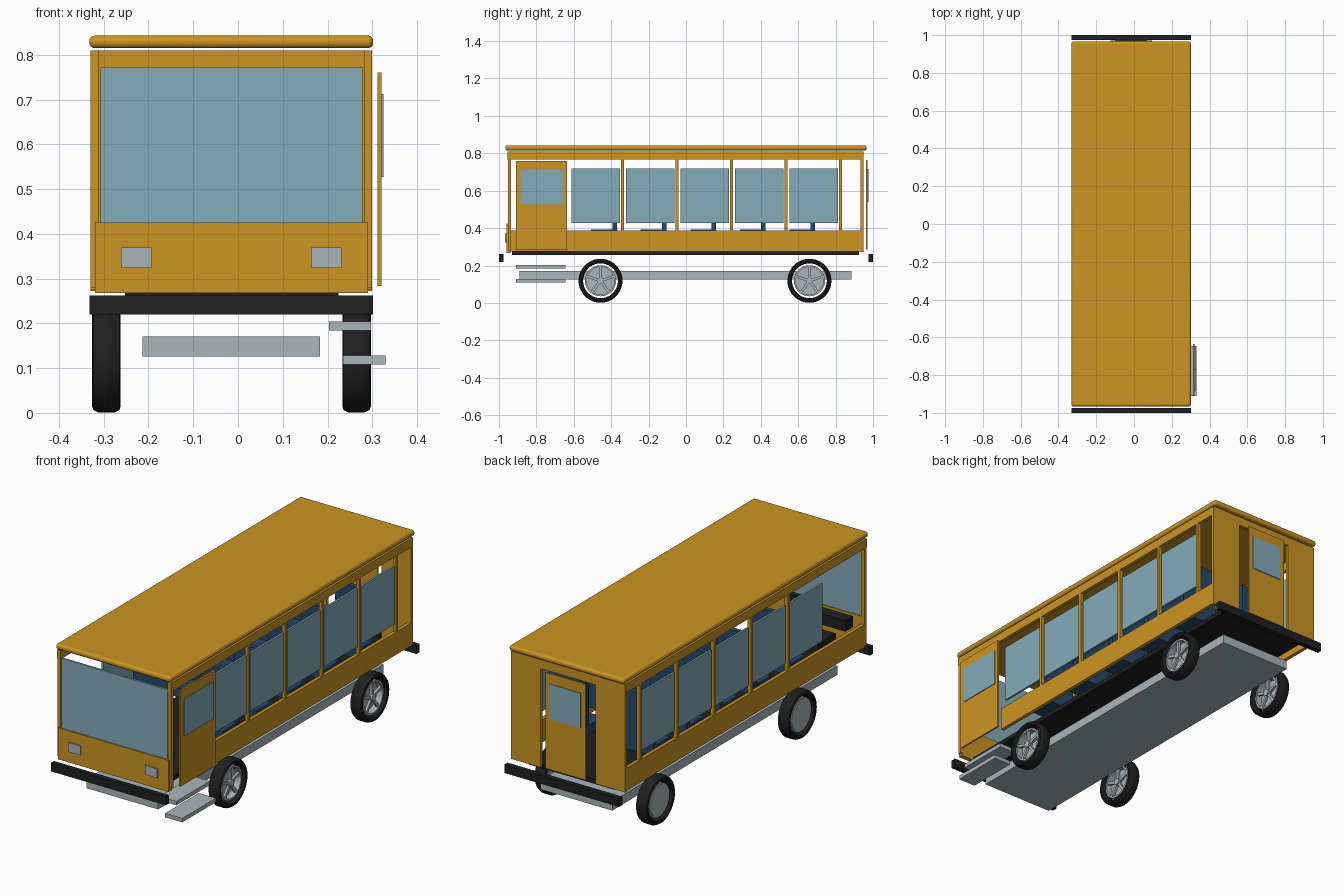
import bpy, bmesh, math
from mathutils import Matrix

if "Cube" in bpy.data.objects:
    bpy.data.objects.remove(bpy.data.objects["Cube"])

CX = -0.015  # centre line of the body


def material(name, rgb):
    m = bpy.data.materials.new(name)
    m.diffuse_color = (*rgb, 1)
    m.use_nodes = True
    m.node_tree.nodes["Principled BSDF"].inputs["Base Color"].default_value = m.diffuse_color
    return m


YELLOW = material("yellow paint", (0.60, 0.30, 0.016))
GLASS = material("blue glass", (0.23, 0.41, 0.49))
STEEL = material("light steel", (0.40, 0.465, 0.49))
BLACK = material("black rubber", (0.014, 0.014, 0.014))
BLUE = material("blue seat fabric", (0.018, 0.065, 0.15))


def finish(name, bm, mat):
    bmesh.ops.recalc_face_normals(bm, faces=bm.faces)
    me = bpy.data.meshes.new(name)
    bm.to_mesh(me)
    bm.free()
    me.materials.append(mat)
    ob = bpy.data.objects.new(name, me)
    bpy.context.collection.objects.link(ob)
    return ob


def add_box(bm, x, y, z):
    size = Matrix.Diagonal((x[1] - x[0], y[1] - y[0], z[1] - z[0], 1))
    mid = Matrix.Translation([(a[0] + a[1]) / 2 for a in (x, y, z)])
    bmesh.ops.create_cube(bm, size=1, matrix=mid @ size)


def box(name, x, y, z, mat):
    bm = bmesh.new()
    add_box(bm, x, y, z)
    return finish(name, bm, mat)


def smooth(ob, angle=35):
    bpy.ops.object.select_all(action='DESELECT')
    ob.select_set(True)
    bpy.context.view_layer.objects.active = ob
    bpy.ops.object.shade_smooth_by_angle(angle=math.radians(angle))


def lathe(bm, profile, centre, seg=40):
    """Revolve a closed (x, radius) profile around the wheel axle."""
    rings = []
    for i in range(seg):
        a = 2 * math.pi * i / seg
        rings.append([bm.verts.new((centre[0] + x, centre[1] + r * math.cos(a),
                                    centre[2] + r * math.sin(a))) for x, r in profile])
    n = len(profile)
    for i in range(seg):
        p, q = rings[i], rings[(i + 1) % seg]
        for j in range(n):
            k = (j + 1) % n
            bm.faces.new((p[j], p[k], q[k], q[j]))


# Roof with rounded rim
roof = box("roof", (-0.332, 0.302), (-0.966, 0.966), (0.815, 0.843), YELLOW)
bev = roof.modifiers.new("round rim", 'BEVEL')
bev.width, bev.segments = 0.012, 4
smooth(roof)

# Floor, chassis plate and bumpers
box("floor", (-0.253, 0.224), (-0.93, 0.925), (0.256, 0.278), BLACK)
box("chassis_plate", (-0.213, 0.183), (-0.89, 0.885), (0.126, 0.171), STEEL)
for name, y in (("front_bumper", (-1, -0.975)), ("rear_bumper", (0.975, 1))):
    box(name, (-0.332, 0.302), y, (0.22, 0.262), BLACK)

# Side walls: lower panel, header, corner post, pillars and windows
PILLARS = [-0.34 + 0.2915 * i for i in range(5)]
for side, s, start in (("left", -1, -0.94), ("right", 1, -0.635)):
    wall = sorted((CX + s * 0.296, CX + s * 0.314))
    box(side + "_lower_panel", wall, (start, 0.94), (0.275, 0.388), YELLOW)
    box(side + "_header", wall, (-0.955, 0.945), (0.766, 0.81), YELLOW)
    box(side + "_front_post", wall, (-0.953, -0.936), (0.28, 0.766), YELLOW)
    pane = sorted((CX + s * 0.299, CX + s * 0.309))
    for y in PILLARS:
        box(side + "_pillar", wall, (y - 0.008, y + 0.008), (0.388, 0.766), YELLOW)
        box(side + "_window", pane, (y - 0.272, y - 0.012), (0.428, 0.718), GLASS)

# Front: lower panel, windscreen and headlights
box("front_panel", (-0.32, 0.29), (-0.96, -0.938), (0.268, 0.425), YELLOW)
box("windscreen", (-0.307, 0.278), (-0.953, -0.943), (0.425, 0.772), GLASS)
for s in (-1, 1):
    x = CX + s * 0.212
    box("headlight", (x - 0.034, x + 0.034), (-0.967, -0.958), (0.324, 0.37), STEEL)

# Rear: wall on each side of the doorway, header and door with window
box("rear_wall_left", (-0.329, -0.167), (0.934, 0.95), (0.272, 0.81), YELLOW)
box("rear_wall_right", (0.137, 0.299), (0.934, 0.95), (0.272, 0.81), YELLOW)
box("rear_header", (-0.167, 0.137), (0.934, 0.95), (0.765, 0.81), YELLOW)
box("rear_door", (-0.125, 0.096), (0.963, 0.971), (0.287, 0.765), YELLOW)
box("rear_door_window", (-0.10, 0.07), (0.970, 0.975), (0.54, 0.715), GLASS)

# Side door with window, and two entry steps
box("side_door", (0.312, 0.321), (-0.91, -0.635), (0.284, 0.76), YELLOW)
box("side_door_window", (0.320, 0.325), (-0.885, -0.655), (0.527, 0.712), GLASS)
box("upper_step", (0.203, 0.297), (-0.91, -0.645), (0.184, 0.204), STEEL)
box("lower_step", (0.235, 0.33), (-0.91, -0.645), (0.108, 0.128), STEEL)


# Seats: cushion and backrest
def seat(name, x, back, top, mat):
    bm = bmesh.new()
    add_box(bm, x, (back - 0.125, back - 0.012), (0.345, 0.392))
    add_box(bm, x, (back - 0.012, back + 0.012), (0.345, top))
    finish(name, bm, mat)


for i in range(5):
    y = -0.382 + 0.265 * i
    seat("seat_left", (-0.30, -0.10), y, 0.64, BLUE)
    seat("seat_right", (0.07, 0.27), y, 0.64, BLUE)
seat("driver_seat", (-0.28, -0.10), -0.655, 0.60, BLACK)
box("dashboard", (-0.29, -0.07), (-0.90, -0.84), (0.38, 0.435), BLACK)

# Wheels: rounded tyre, rim ring, back disc, five spokes and hub
TYRE = [(-0.022, 0.093), (-0.029, 0.097), (-0.032, 0.104), (-0.029, 0.112),
        (-0.018, 0.1175), (0.018, 0.1175), (0.029, 0.112), (0.032, 0.104),
        (0.029, 0.097), (0.022, 0.093)]
RIM = [(-0.02, 0.074), (-0.02, 0.083), (0.02, 0.083), (0.02, 0.074)]
for x in (CX - 0.279, CX + 0.280):
    for y in (-0.457, 0.66):
        c = (x, y, 0.1185)
        bm = bmesh.new()
        lathe(bm, TYRE, c)
        smooth(finish("tyre", bm, BLACK))

        bm = bmesh.new()
        lathe(bm, RIM, c)
        turn = Matrix.Rotation(math.pi / 2, 4, 'Y')
        for off, r, d in ((-0.017, 0.076, 0.01), (0.012, 0.017, 0.022)):
            bmesh.ops.create_cone(bm, cap_ends=True, segments=32, radius1=r, radius2=r, depth=d,
                                  matrix=Matrix.Translation((x + off, y, c[2])) @ turn)
        for k in range(5):
            m = (Matrix.Translation(c) @ Matrix.Rotation(2 * math.pi * k / 5, 4, 'X')
                 @ Matrix.Translation((0.01, 0, 0.043)) @ Matrix.Diagonal((0.012, 0.014, 0.068, 1)))
            bmesh.ops.create_cube(bm, size=1, matrix=m)
        smooth(finish("wheel_rim", bm, STEEL))
